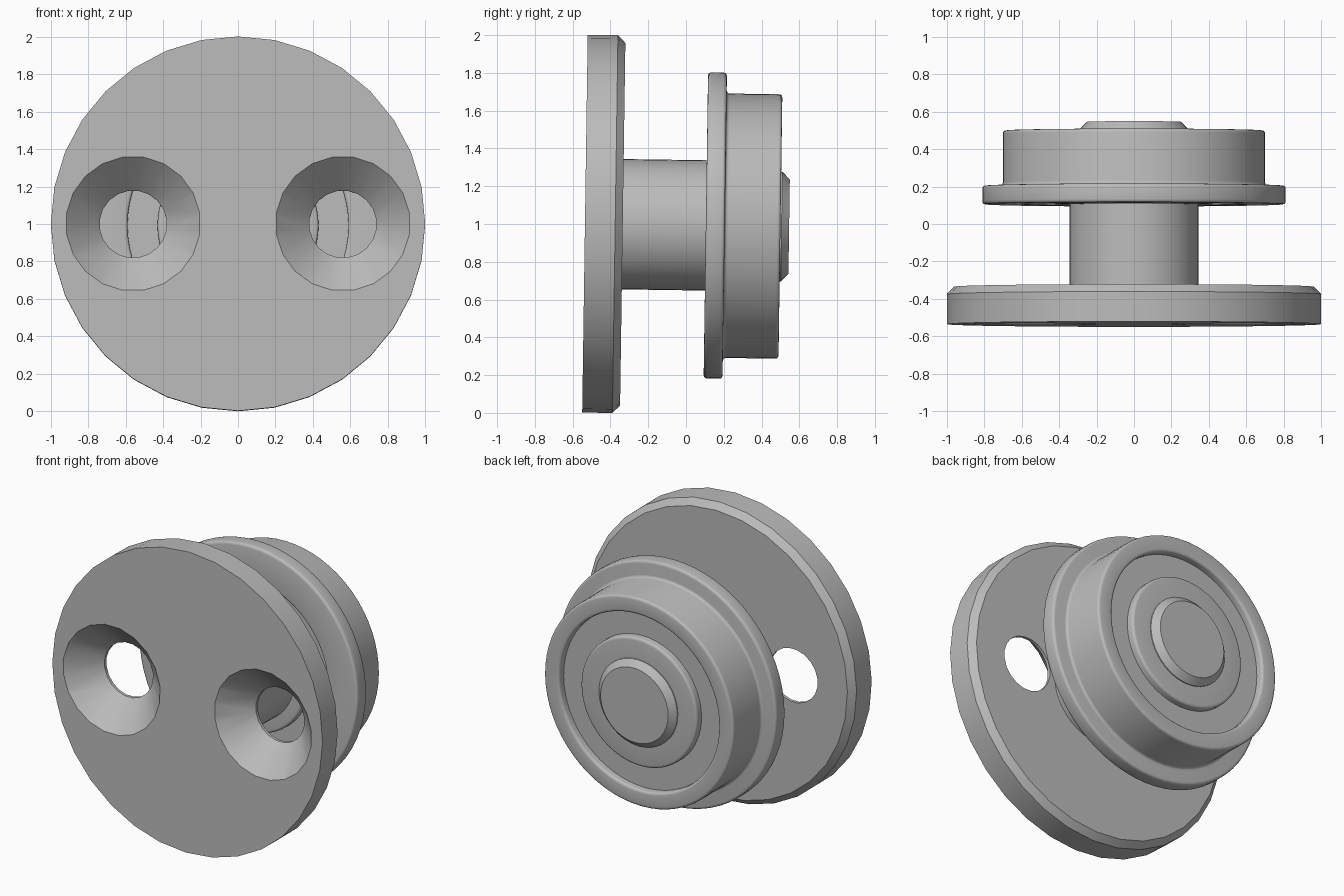
import bpy
import bmesh
from math import cos, sin, tau, radians
from mathutils import Matrix, Vector

if "Cube" in bpy.data.objects:
    bpy.data.objects.remove(bpy.data.objects["Cube"], do_unlink=True)

grey = bpy.data.materials.new("plain grey")
grey.use_nodes = True
COLOUR = (0.5, 0.5, 0.5, 1)
grey.diffuse_color = COLOUR
grey.node_tree.nodes["Principled BSDF"].inputs["Base Color"].default_value = COLOUR

# The whole assembly leans back slightly
LEAN = Matrix.Translation((0, 0, 0.994)) @ Matrix.Rotation(-0.0146, 4, "X")


def round_corners(profile, size):
    """Replace each interior corner off the axis with a short two-step fillet."""
    points = [profile[0]]
    for a, b, c in zip(profile, profile[1:], profile[2:]):
        a, b, c = Vector(a), Vector(b), Vector(c)
        start = b + (a - b).normalized() * size
        end = b + (c - b).normalized() * size
        for t in (0, 0.33, 0.67, 1):
            points.append(start * (1 - t) ** 2 + b * 2 * t * (1 - t) + end * t * t)
    return points + [profile[-1]]


def lathe(name, profile, sides, centre_x=0, offset=0):
    """Revolve (radius, y) points about the y axis; the ends sit on the axis."""
    bm = bmesh.new()
    rings = []
    for r, y in profile:
        if r == 0:
            rings.append([bm.verts.new((centre_x, y, 0))] * sides)
        else:
            angles = [(i + offset) * tau / sides for i in range(sides)]
            rings.append([bm.verts.new((centre_x + r * cos(a), y, r * sin(a))) for a in angles])
    for lower, upper in zip(rings, rings[1:]):
        for i in range(sides):
            j = (i + 1) % sides
            bm.faces.new(list(dict.fromkeys((lower[i], lower[j], upper[j], upper[i]))))
    bmesh.ops.recalc_face_normals(bm, faces=bm.faces)
    mesh = bpy.data.meshes.new(name)
    bm.to_mesh(mesh)
    bm.free()
    mesh.materials.append(grey)
    ob = bpy.data.objects.new(name, mesh)
    bpy.context.collection.objects.link(ob)
    ob.matrix_world = LEAN
    return ob


def smooth(ob, angle=35):
    bpy.ops.object.select_all(action="DESELECT")
    ob.select_set(True)
    bpy.context.view_layer.objects.active = ob
    bpy.ops.object.shade_smooth_by_angle(angle=radians(angle))


# Base plate, chamfered on its back rim
plate = lathe("base_plate", [(0, -0.535), (1, -0.535), (1, -0.375), (0.96, -0.335), (0, -0.335)], 32)

# Countersunk screw holes
hole_profile = [(0, -0.555), (0.38, -0.555), (0.18, -0.355), (0.18, -0.2), (0, -0.2)]
for side, x in (("left", 0.56), ("right", -0.56)):
    cutter = lathe(side + "_hole_cutter", hole_profile, 20, x, 0.5)
    cutter.hide_render = True
    cutter.hide_viewport = True
    cut = plate.modifiers.new(side + "_hole", "BOOLEAN")
    cut.object = cutter
    cut.operation = "DIFFERENCE"
    cut.solver = "EXACT"

# Bake the holes so the cutters can go
evaluated = plate.evaluated_get(bpy.context.evaluated_depsgraph_get())
drilled = bpy.data.meshes.new_from_object(evaluated)
plate.modifiers.clear()
plate.data = drilled
for ob in [o for o in bpy.data.objects if o.name.endswith("_cutter")]:
    bpy.data.objects.remove(ob, do_unlink=True)
smooth(plate)

# Spindle and its chamfered end
spindle = lathe("spindle", [(0, -0.335), (0.345, -0.335), (0.345, 0.13), (0.29, 0.14),
                            (0.29, 0.506), (0.25, 0.546), (0, 0.546)], 48)
smooth(spindle)

# Flanged bearing outer ring, with a shield recessed on both faces
outer = round_corners([(0.59, 0.15), (0.59, 0.105), (0.81, 0.105), (0.81, 0.205), (0.7, 0.205),
                       (0.7, 0.5), (0.59, 0.5), (0.59, 0.45)], 0.018)
smooth(lathe("bearing_outer_ring", [(0, 0.15)] + outer + [(0, 0.45)], 64))

# Bearing inner ring
inner = round_corners([(0.28, 0.105), (0.43, 0.105), (0.43, 0.5), (0.28, 0.5)], 0.018)
smooth(lathe("bearing_inner_ring", [(0, 0.105)] + inner + [(0, 0.5)], 64))
